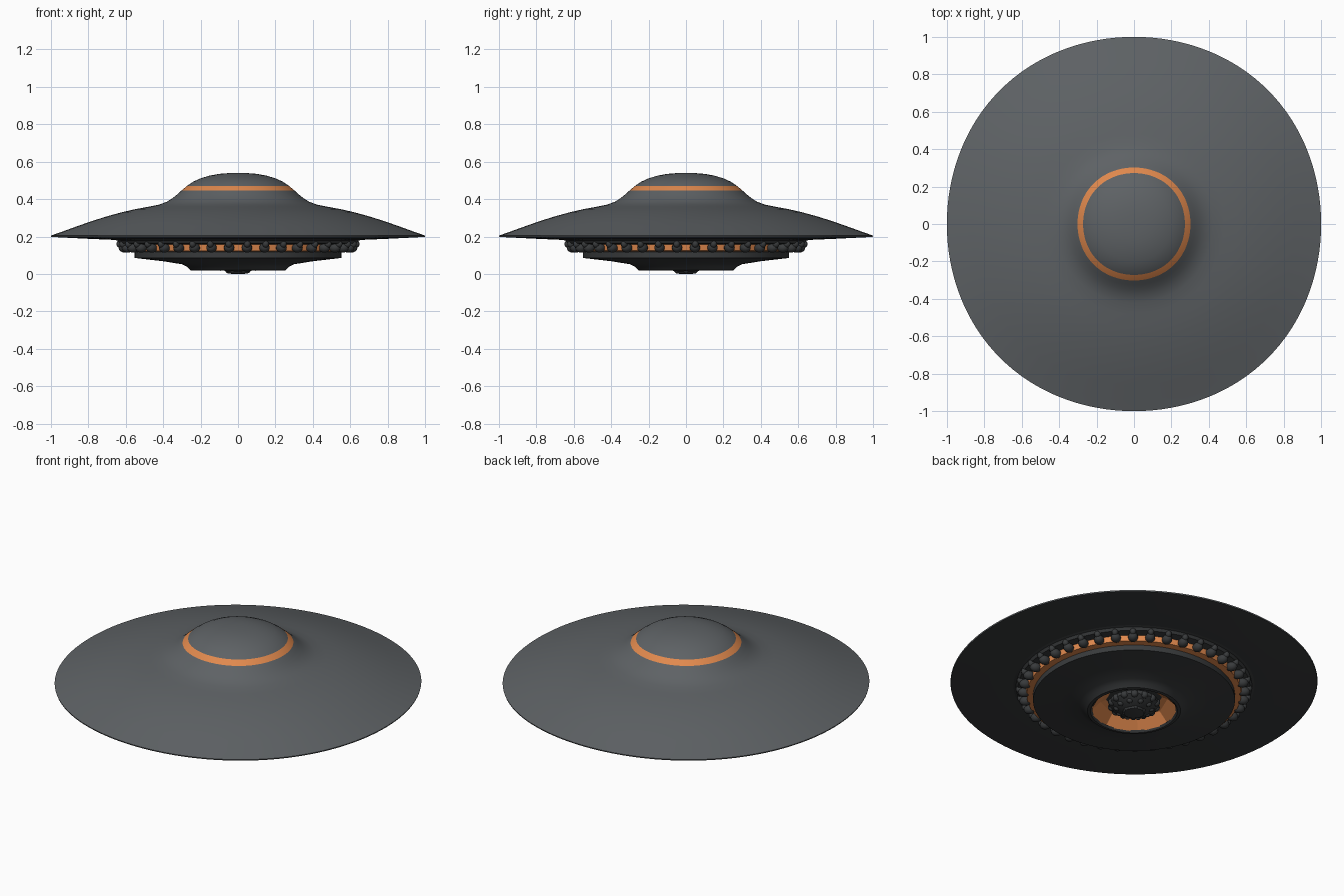
import bpy, bmesh, math
from mathutils import Matrix, Vector

if "Cube" in bpy.data.objects:
    bpy.data.objects.remove(bpy.data.objects["Cube"])


def material(name, rgb):
    m = bpy.data.materials.new(name)
    m.diffuse_color = (*rgb, 1.0)
    m.use_nodes = True
    m.node_tree.nodes["Principled BSDF"].inputs["Base Color"].default_value = m.diffuse_color
    return m


GREY = material("hull grey", (0.112, 0.122, 0.130))
DARK = material("underside dark grey", (0.040, 0.043, 0.045))
ORANGE = material("orange", (0.75, 0.25, 0.075))


def finish(bm, name, mats, angle=35):
    me = bpy.data.meshes.new(name)
    bm.to_mesh(me)
    bm.free()
    ob = bpy.data.objects.new(name, me)
    bpy.context.collection.objects.link(ob)
    for m in mats:
        me.materials.append(m)
    bpy.ops.object.select_all(action='DESELECT')
    ob.select_set(True)
    bpy.context.view_layer.objects.active = ob
    bpy.ops.object.shade_smooth_by_angle(angle=math.radians(angle))
    return ob


def lathe(name, profile, mats, segs=96, square=0.0, rule=None, closed=False, angle=35):
    """Revolve (r, z) points; 'square' swells the diagonals a little."""
    bm = bmesh.new()
    rings = []
    for r, z in profile:
        if r < 1e-5:
            rings.append([bm.verts.new((0, 0, z))])
            continue
        ring = []
        for i in range(segs):
            a = 2 * math.pi * i / segs
            k = r * (1 + square * (1 - math.cos(4 * a)) / 2)
            ring.append(bm.verts.new((k * math.cos(a), k * math.sin(a), z)))
        rings.append(ring)
    pairs = list(zip(rings, rings[1:]))
    if closed:
        pairs.append((rings[-1], rings[0]))
    for n, (p, q) in enumerate(pairs):
        for i in range(segs):
            j = (i + 1) % segs
            vs = [p[i % len(p)], q[i % len(q)], q[j % len(q)], p[j % len(p)]]
            f = bm.faces.new(list(dict.fromkeys(vs)))
            f.material_index = rule(n) if rule else 0
    bmesh.ops.recalc_face_normals(bm, faces=bm.faces)
    return finish(bm, name, mats, angle)


# Saucer hull: dome, orange band, flared skirt and dark underside
top = [(0, .54), (.05, .539), (.10, .535), (.15, .526), (.20, .511), (.24, .493), (.272, .471),
       (.302, .446), (.325, .425), (.35, .405), (.38, .386), (.42, .371), (.48, .359),
       (.55, .346), (.62, .330), (.70, .308), (.78, .283), (.86, .255), (.94, .226), (1.0, .205)]
under = [(.998, .198), (.94, .195), (.80, .188), (.66, .182), (.0, .180)]


def hull_rule(n):
    if n == 6:
        return 1
    return 2 if n >= len(top) else 0


lathe("saucer_hull", top + under, [GREY, ORANGE, DARK], 128, .012, hull_rule)

# Collar below the hull carrying the knobs
lathe("collar", [(.67, .185), (.645, .178), (.635, .163), (.60, .158), (.58, .155), (.50, .155)],
      [DARK], 96, .008)

# Orange glow ring behind the knobs
lathe("glow_ring", [(.592, .160), (.587, .124), (.54, .120), (.54, .160)],
      [ORANGE], 96, .008, closed=True)

# Lower plate with raised lip, tapering down to the central opening
lathe("lower_plate", [(.50, .150), (.535, .122), (.552, .118), (.552, .086), (.53, .083),
                      (.40, .068), (.30, .052), (.275, .040), (.255, .020), (.238, .018),
                      (.228, .030)], [DARK], 96, .008)

# Faceted orange bowl in the opening with a dark ceiling
lathe("bowl", [(.246, .026), (.185, .085), (.15, .10)], [ORANGE], 8, angle=10)
lathe("bowl_ceiling", [(.17, .098), (0, .098)], [DARK], 32)

# Knobs around the collar: a body and a smaller outer bead
bm = bmesh.new()
COUNT = 40
for i in range(COUNT):
    turn = Matrix.Rotation(2 * math.pi * (i + .5) / COUNT, 4, 'Z')
    for r, z, size in ((.606, .140, (.034, .028, .026)), (.632, .160, (.020, .018, .020))):
        bmesh.ops.create_uvsphere(
            bm, u_segments=12, v_segments=8, radius=1.0,
            matrix=turn @ Matrix.Translation((r, 0, z)) @ Matrix.Diagonal((*size, 1)))
finish(bm, "collar_knobs", [DARK], 60)

# Central hanging emitter with rings of studs
lathe("emitter", [(.10, .10), (.135, .075), (.138, .052), (.115, .036), (.085, .022),
                  (.062, .014), (.055, .004), (.03, .0), (0, .0)], [DARK], 24)
bm = bmesh.new()
for count, r, z, s in ((14, .125, .058, .022), (10, .095, .035, .018), (6, .052, .018, .015)):
    for i in range(count):
        a = 2 * math.pi * i / count
        bmesh.ops.create_icosphere(
            bm, subdivisions=2, radius=s,
            matrix=Matrix.Translation(Vector((r * math.cos(a), r * math.sin(a), z))))
finish(bm, "emitter_studs", [DARK], 60)
